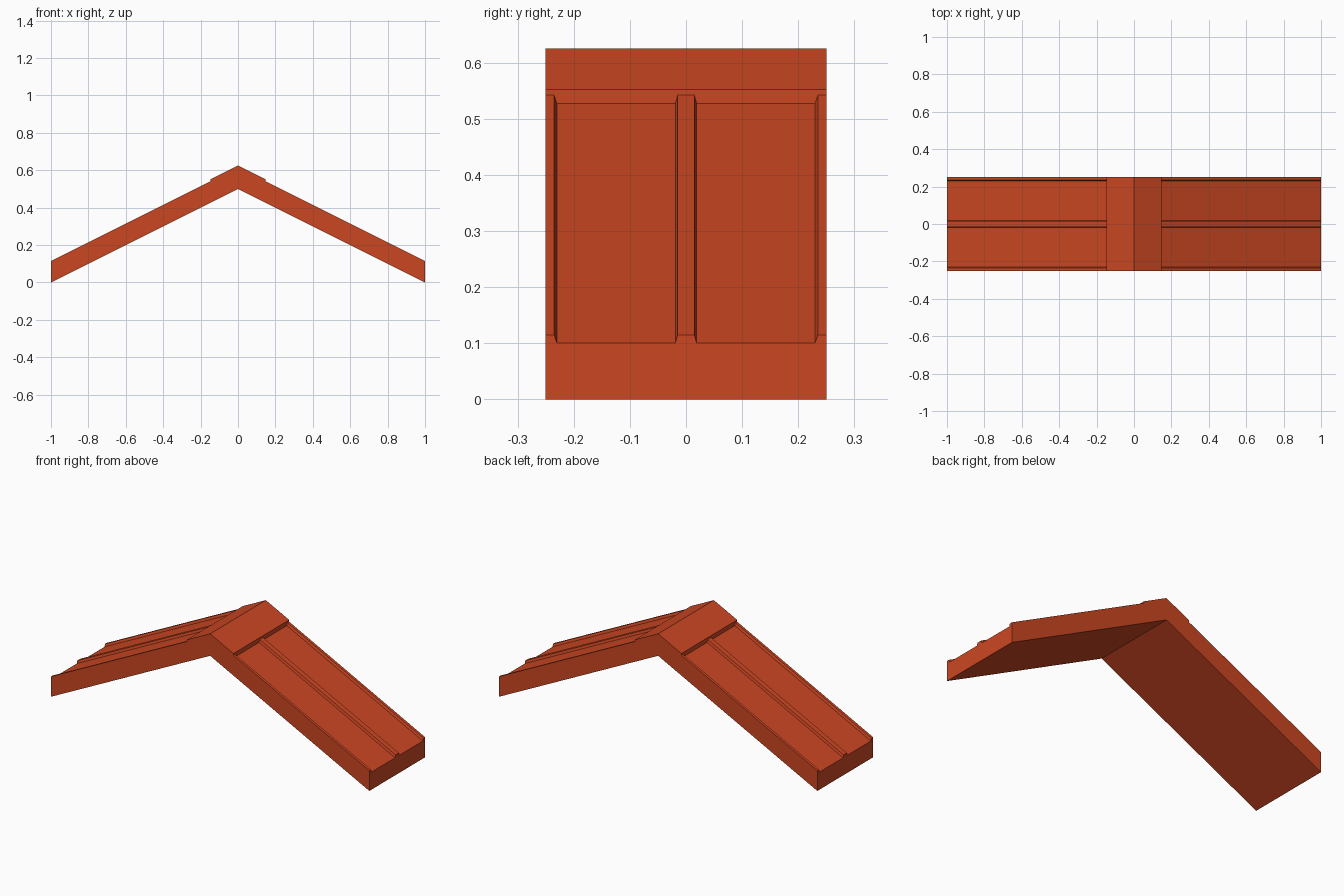
import bpy, bmesh

if "Cube" in bpy.data.objects:
    bpy.data.objects.remove(bpy.data.objects["Cube"])

HALF_DEPTH = 0.25
CAP_X = 0.146      # half width of the ridge cap
PITCH = 0.5        # rise per unit of run
PANEL, RIB, CAP = 0.1, 0.115, 0.125   # heights above the sloping underside

clay = bpy.data.materials.new("terracotta red")
clay.use_nodes = True
colour = (0.60, 0.062, 0.016, 1)
clay.diffuse_color = colour
clay.node_tree.nodes["Principled BSDF"].inputs["Base Color"].default_value = colour


def underside(x):
    return PITCH * (1 - abs(x))


def loft(name, start, end, cap_start=True):
    """Join two matching outlines into a solid."""
    bm = bmesh.new()
    a = [bm.verts.new(p) for p in start]
    b = [bm.verts.new(p) for p in end]
    for i in range(len(a)):
        j = (i + 1) % len(a)
        bm.faces.new((a[i], a[j], b[j], b[i]))
    if cap_start:
        bm.faces.new(a[::-1])
    bm.faces.new(b)
    bmesh.ops.recalc_face_normals(bm, faces=bm.faces)
    mesh = bpy.data.meshes.new(name)
    bm.to_mesh(mesh)
    bm.free()
    mesh.materials.append(clay)
    obj = bpy.data.objects.new(name, mesh)
    bpy.context.collection.objects.link(obj)
    return obj


# Roof slope: ribbed cross-section swept down the pitch, then mirrored
half = [(0.015, RIB), (0.019, PANEL), (0.23, PANEL), (0.235, RIB), (HALF_DEPTH, RIB)]
section = [(-y, h) for y, h in reversed(half)] + half
section += [(HALF_DEPTH, 0), (-HALF_DEPTH, 0)]
ends = [[(x, y, underside(x) + h) for y, h in section] for x in (CAP_X, 1)]
slopes = loft("roof_slopes", *ends, cap_start=False)
slopes.modifiers.new("Mirror", 'MIRROR').use_mirror_merge = False

# Ridge cap: chevron profile running front to back
xs = (-CAP_X, 0, CAP_X)
chevron = [(x, underside(x) + CAP) for x in xs]
chevron += [(x, underside(x)) for x in reversed(xs)]
loft("ridge_cap", *[[(x, y, z) for x, z in chevron] for y in (-HALF_DEPTH, HALF_DEPTH)])
